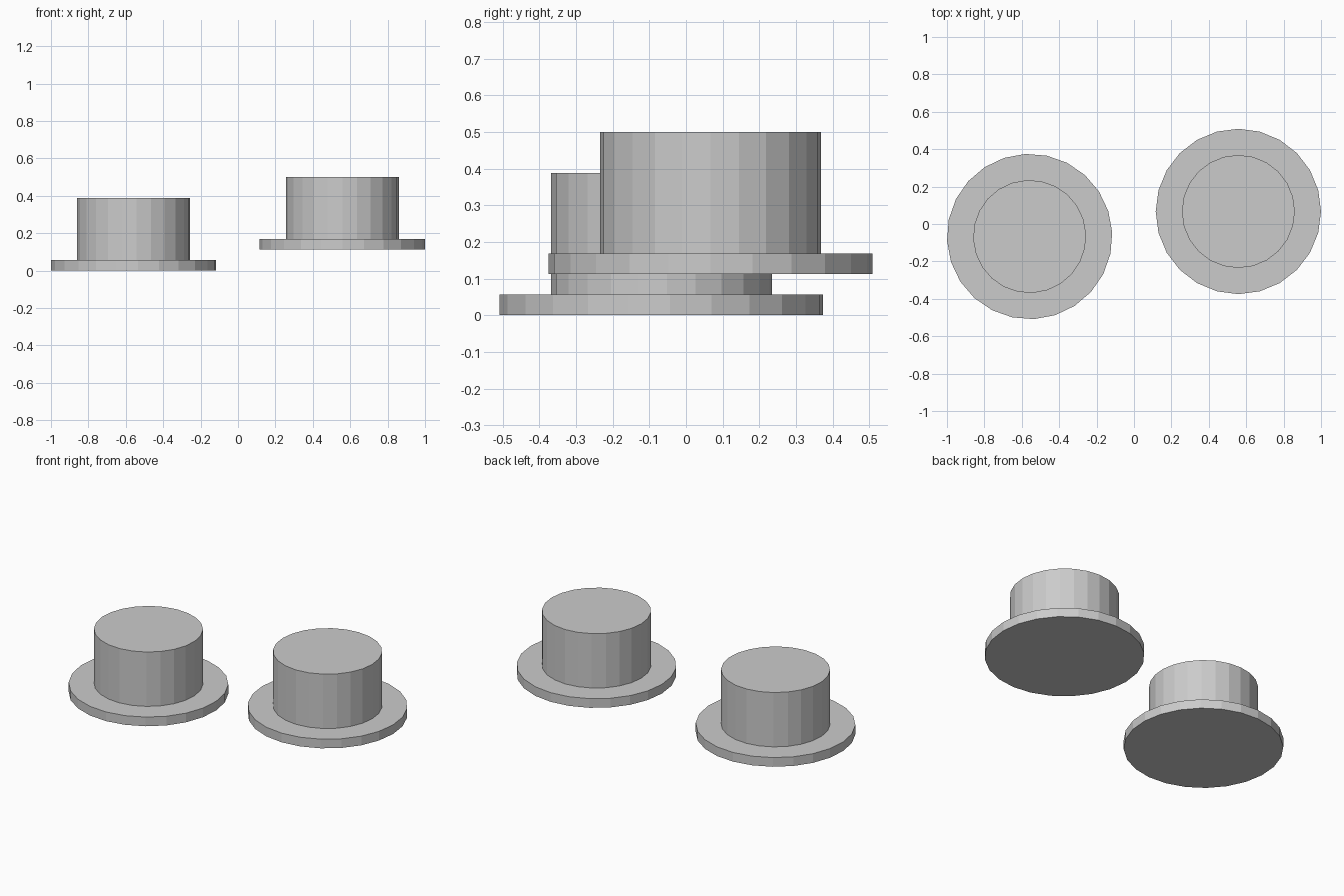
import bpy
import math

# Remove the default object
cube = bpy.data.objects.get("Cube")
if cube:
    bpy.data.objects.remove(cube, do_unlink=True)

# Single plain material
grey = bpy.data.materials.new("light_grey")
grey.use_nodes = True
colour = (0.6, 0.6, 0.6, 1.0)
grey.diffuse_color = colour
grey.node_tree.nodes["Principled BSDF"].inputs["Base Color"].default_value = colour

SIDES = 24
BRIM_RADIUS, BRIM_HEIGHT = 0.442, 0.056
CROWN_RADIUS, CROWN_HEIGHT = 0.302, 0.332


def disc(name, radius, height, x, y, base, turn):
    """Upright cylinder whose bottom sits at the given base height."""
    bpy.ops.mesh.primitive_cylinder_add(
        vertices=SIDES, radius=radius, depth=height,
        location=(x, y, base + height / 2), rotation=(0, 0, turn))
    obj = bpy.context.object
    obj.name = name
    obj.data.materials.append(grey)
    return obj


def hat(side, x, y, base, turn):
    """Flat round brim with a straight crown on top."""
    disc(side + "_hat_brim", BRIM_RADIUS, BRIM_HEIGHT, x, y, base, turn)
    disc(side + "_hat_crown", CROWN_RADIUS, CROWN_HEIGHT, x, y,
         base + BRIM_HEIGHT, turn)


# Two hats, the left one raised
hat("right", -0.558, -0.067, 0.0, math.radians(3))
hat("left", 0.558, 0.067, 0.112, 0.0)
